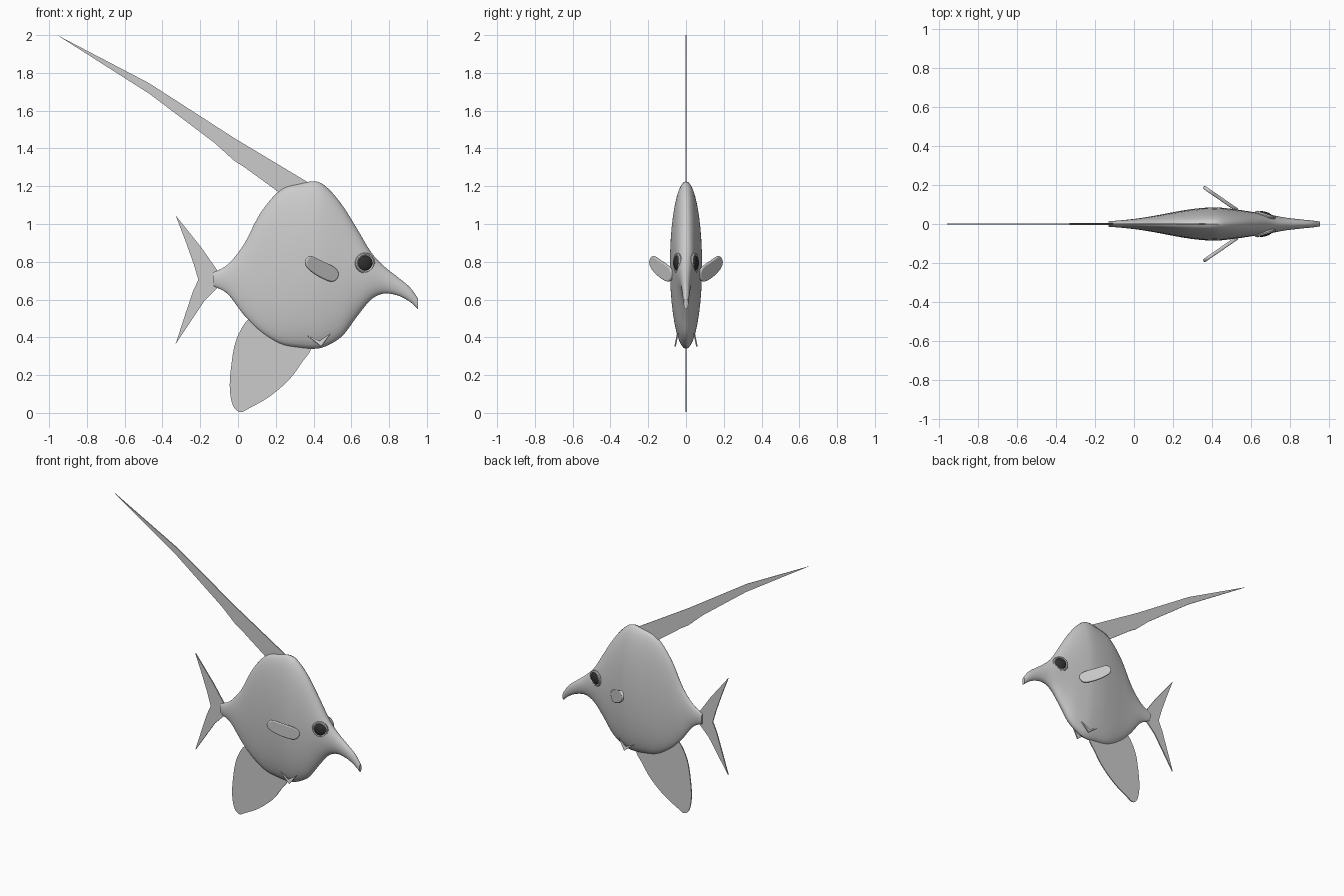
import bpy, bmesh, math
from mathutils import Vector

if "Cube" in bpy.data.objects:
    bpy.data.objects.remove(bpy.data.objects["Cube"], do_unlink=True)


def material(name, grey):
    mat = bpy.data.materials.new(name)
    mat.use_nodes = True
    colour = (grey, grey, grey, 1)
    mat.diffuse_color = colour
    mat.node_tree.nodes["Principled BSDF"].inputs["Base Color"].default_value = colour
    return mat


SKIN = material("soft grey", 0.6)
PUPIL = material("pupil black", 0.03)


def spline(points, steps, closed=False):
    """Smooth curve through points of any dimension."""
    pts = [Vector(p) for p in points]
    n = len(pts)
    pick = (lambda i: pts[i % n]) if closed else (lambda i: pts[min(max(i, 0), n - 1)])
    out = []
    for i in range(n if closed else n - 1):
        a, b, c, d = (pick(i + k) for k in (-1, 0, 1, 2))
        for s in range(steps):
            t = s / steps
            out.append(0.5 * (2 * b + (c - a) * t + (2 * a - 5 * b + 4 * c - d) * t * t
                              + (3 * b - a - 3 * c + d) * t ** 3))
    if not closed:
        out.append(pts[-1])
    return out


def finish(bm, name, mat):
    bmesh.ops.recalc_face_normals(bm, faces=bm.faces)
    mesh = bpy.data.meshes.new(name)
    bm.to_mesh(mesh)
    bm.free()
    mesh.materials.append(mat)
    obj = bpy.data.objects.new(name, mesh)
    bpy.context.collection.objects.link(obj)
    bpy.ops.object.select_all(action="DESELECT")
    obj.select_set(True)
    bpy.context.view_layer.objects.active = obj
    bpy.ops.object.shade_smooth_by_angle(angle=math.radians(40))
    return obj


def fin(name, outline, thickness, depth=lambda x, z: 0.0, bevel=0):
    """Thin plate from an x, z outline; depth gives y."""
    bm = bmesh.new()
    face = bm.faces.new([bm.verts.new((p[0], depth(p[0], p[1]), p[1])) for p in outline])
    face.normal_update()
    shift = face.normal * thickness
    bmesh.ops.translate(bm, verts=bm.verts, vec=-shift / 2)
    ext = bmesh.ops.extrude_face_region(bm, geom=[face], use_keep_orig=True)
    moved = [g for g in ext["geom"] if isinstance(g, bmesh.types.BMVert)]
    bmesh.ops.translate(bm, verts=moved, vec=shift)
    obj = finish(bm, name, SKIN)
    if bevel:
        mod = obj.modifiers.new("soft rim", "BEVEL")
        mod.width, mod.segments = bevel, 3
    return obj


# Body and snout: x, top, bottom, half width
stations = [
    (-.13, .745, .67, .014), (-.055, .785, .63, .02), (.03, .89, .52, .03),
    (.12, 1.06, .43, .045), (.225, 1.18, .365, .065), (.325, 1.213, .345, .08),
    (.415, 1.225, .34, .085), (.48, 1.185, .36, .08), (.555, 1.095, .41, .07),
    (.63, .975, .51, .058), (.705, .85, .6, .046), (.775, .775, .632, .033),
    (.85, .715, .62, .024), (.91, .665, .588, .018), (.953, .605, .55, .012),
]
SIDES = 40
bm = bmesh.new()
rings = []
for x, top, bottom, width in spline(stations, 5):
    mid, half = (top + bottom) / 2, (top - bottom) / 2
    rings.append([bm.verts.new((x, width * math.cos(a), mid + half * math.sin(a)))
                  for a in (math.tau * k / SIDES for k in range(SIDES))])
for r, q in zip(rings, rings[1:]):
    for k in range(SIDES):
        j = (k + 1) % SIDES
        bm.faces.new((r[k], r[j], q[j], q[k]))
bm.faces.new(rings[0])
bm.faces.new(rings[-1])
finish(bm, "body", SKIN)

# Long trailing dorsal fin
fin("dorsal_fin", [
    (-.957, 2.0), (-.47, 1.745), (-.02, 1.455), (.38, 1.215), (.3, 1.15), (.22, 1.165),
    (.035, 1.3), (-.02, 1.335), (-.125, 1.43), (-.47, 1.69)], .007)

# Forked tail
fin("tail_fin", [
    (-.33, 1.045), (-.19, .87), (-.11, .755), (-.09, .71), (-.11, .66), (-.18, .59),
    (-.33, .365), (-.28, .52), (-.24, .64), (-.21, .705), (-.235, .79), (-.28, .915)], .008)

# Rounded fin under the belly
fin("anal_fin", spline([
    (.06, .5), (-.01, .385), (-.038, .23), (-.043, .12), (-.025, .035), (.013, .004),
    (.06, .025), (.165, .085), (.27, .175), (.34, .27), (.385, .35), (.3, .45), (.15, .5)],
    4, closed=True), .007)

for side, label in ((1, "left"), (-1, "right")):
    # Swept side fins
    fin(label + "_pectoral_fin", spline([
        (.357, .805), (.383, .83), (.43, .81), (.51, .77), (.53, .73), (.5, .695),
        (.43, .72), (.37, .765)], 4, closed=True), .018,
        lambda x, z: side * (.07 + (.53 - x) * .69), .006)
    # Small belly fins
    fin(label + "_pelvic_fin", [(.36, .415), (.43, .38), (.49, .42), (.44, .352)], .008,
        lambda x, z: side * (.045 + (.415 - z) * .2))

    # Eye with a raised rim
    outward = Vector((math.sin(.3), side * math.cos(.3), 0))
    turn = outward.to_track_quat("Z", "Y").to_matrix().to_4x4()
    centre = Vector((.672, side * .045, .793))
    bm = bmesh.new()
    bmesh.ops.create_uvsphere(bm, u_segments=28, v_segments=14, radius=.042)
    bmesh.ops.scale(bm, verts=bm.verts, vec=(1, 1, .42))
    bmesh.ops.transform(bm, verts=bm.verts, matrix=turn)
    bmesh.ops.translate(bm, verts=bm.verts, vec=centre)
    finish(bm, label + "_eye", PUPIL)

    bm = bmesh.new()
    loops = []
    for i in range(28):
        a = math.tau * i / 28
        loops.append([bm.verts.new((
            (.046 + .009 * math.cos(b)) * math.cos(a),
            (.046 + .009 * math.cos(b)) * math.sin(a), .01 * math.sin(b)))
            for b in (math.tau * k / 8 for k in range(8))])
    for i in range(28):
        r, q = loops[i], loops[(i + 1) % 28]
        for k in range(8):
            j = (k + 1) % 8
            bm.faces.new((r[k], q[k], q[j], r[j]))
    bmesh.ops.transform(bm, verts=bm.verts, matrix=turn)
    bmesh.ops.translate(bm, verts=bm.verts, vec=centre)
    finish(bm, label + "_eye_rim", SKIN)
